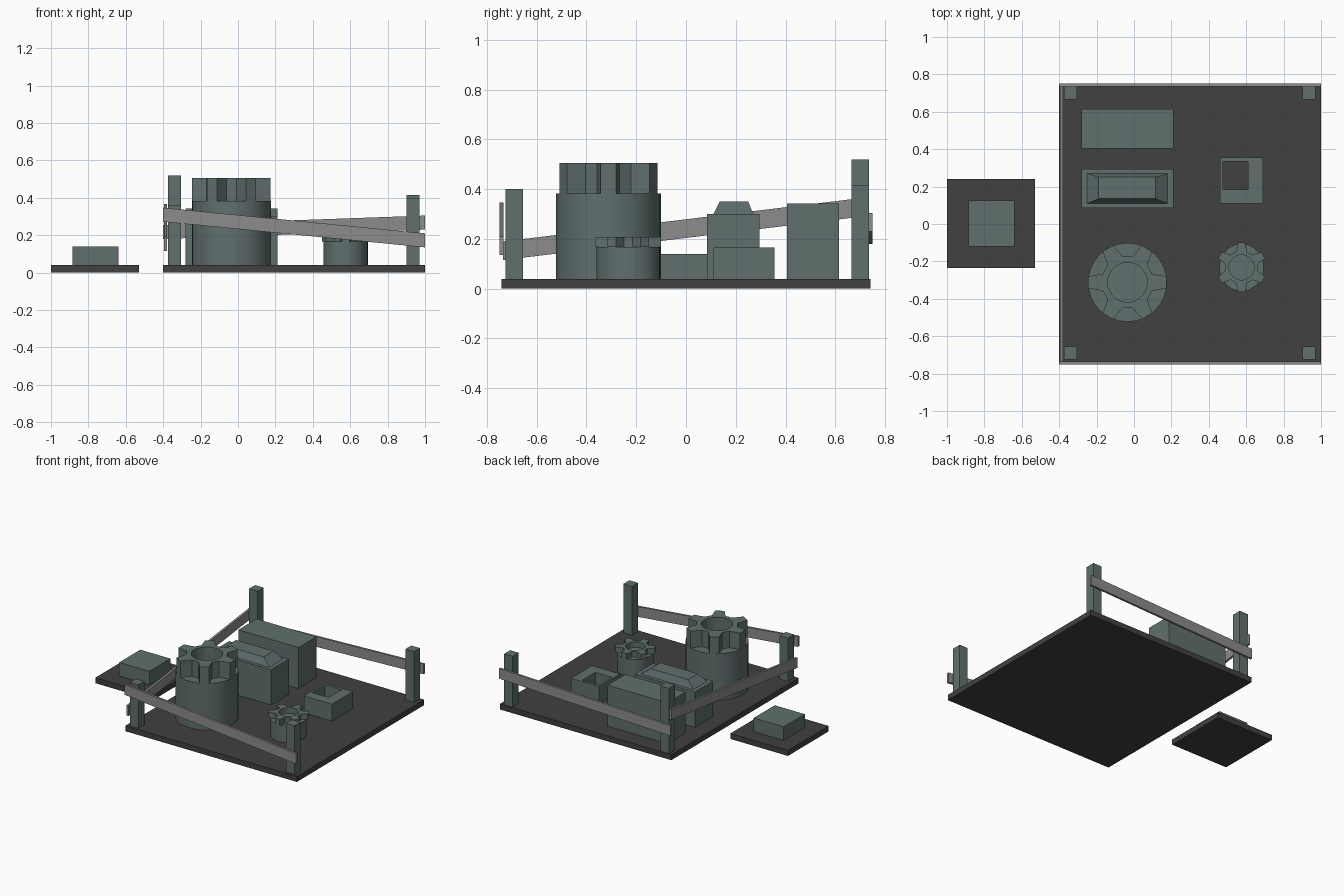
import bpy, bmesh, math
from mathutils import Matrix

if "Cube" in bpy.data.objects:
    bpy.data.objects.remove(bpy.data.objects["Cube"])


def mat(name, rgb):
    m = bpy.data.materials.new(name)
    m.diffuse_color = (*rgb, 1)
    m.use_nodes = True
    m.node_tree.nodes["Principled BSDF"].inputs["Base Color"].default_value = m.diffuse_color
    return m


DARK = mat("dark_grey", (0.052, 0.052, 0.052))
TEAL = mat("slate_teal", (0.115, 0.16, 0.155))
RAIL = mat("light_grey", (0.27, 0.262, 0.262))


def finish(bm, name, material):
    bmesh.ops.recalc_face_normals(bm, faces=bm.faces)
    me = bpy.data.meshes.new(name)
    bm.to_mesh(me)
    bm.free()
    me.materials.append(material)
    ob = bpy.data.objects.new(name, me)
    bpy.context.collection.objects.link(ob)
    return ob


def loft(name, rings, material, closed=False):
    """Join rings of equal length; cap the ends, or close into a tube."""
    bm = bmesh.new()
    vs = [[bm.verts.new(p) for p in r] for r in rings]
    n = len(rings[0])
    pairs = list(zip(vs, vs[1:])) + ([(vs[-1], vs[0])] if closed else [])
    for a, b in pairs:
        for i in range(n):
            j = (i + 1) % n
            bm.faces.new((a[i], a[j], b[j], b[i]))
    if not closed:
        bm.faces.new(vs[0])
        bm.faces.new(vs[-1])
    return finish(bm, name, material)


def rect(x0, x1, y0, y1, z):
    return [(x0, y0, z), (x1, y0, z), (x1, y1, z), (x0, y1, z)]


def box(name, x0, x1, y0, y1, z0, z1, material=TEAL):
    return loft(name, [rect(x0, x1, y0, y1, z0), rect(x0, x1, y0, y1, z1)], material)


# ground plates
box("main_base", -0.40, 1.0, -0.742, 0.742, 0, 0.04, DARK)
box("side_base", -1.0, -0.53, -0.235, 0.24, 0, 0.04, DARK)
box("side_block", -0.885, -0.64, -0.12, 0.125, 0.04, 0.14)

# corner posts
for name, x, y, h in (("back_left_post", -0.34, 0.70, 0.52),
                      ("back_right_post", 0.935, 0.70, 0.415),
                      ("front_left_post", -0.34, -0.69, 0.36),
                      ("front_right_post", 0.935, -0.69, 0.40)):
    box(name, x - 0.035, x + 0.035, y - 0.035, y + 0.035, 0.04, h)


# sloping rails
def rail(name, start, end, thick, h=0.075):
    rings = []
    for x, y, z in (start, end):
        rings.append([(x, y, z), (x + thick[0], y + thick[1], z),
                      (x + thick[0], y + thick[1], z + h), (x, y, z + h)])
    loft(name, rings, RAIL)


rail("front_rail", (-0.40, -0.75, 0.272), (1.0, -0.75, 0.135), (0, 0.016))
rail("back_rail", (-0.40, 0.734, 0.18), (1.0, 0.734, 0.23), (0, 0.016))
rail("left_rail", (-0.395, -0.735, 0.115), (-0.395, 0.735, 0.293), (0.016, 0))

# long blocks, one with a tapered roof
box("back_block", -0.28, 0.21, 0.405, 0.615, 0.04, 0.342)
box("middle_block", -0.28, 0.21, 0.085, 0.295, 0.04, 0.30)
loft("middle_roof", [rect(-0.25, 0.18, 0.11, 0.27, 0.30),
                     rect(-0.19, 0.115, 0.135, 0.25, 0.35)], TEAL)

# low block with a square shaft
outer, inner = (0.46, 0.69, 0.11, 0.355), (0.475, 0.61, 0.185, 0.335)
loft("shaft_block", [rect(*outer, 0.04), rect(*outer, 0.165),
                     rect(*inner, 0.165), rect(*inner, 0.04)], TEAL, closed=True)


# round towers with toothed crowns
def tower(name, cx, cy, rx, ry, tip, z1, z2, turn):
    bm = bmesh.new()
    bmesh.ops.create_cone(bm, cap_ends=True, segments=32, radius1=1, radius2=1, depth=1,
                          matrix=Matrix.Translation((cx, cy, (z1 + 0.04) / 2))
                          @ Matrix.Diagonal((rx, ry, z1 - 0.04, 1)))
    ob = finish(bm, name + "_body", TEAL)
    bpy.context.view_layer.objects.active = ob
    ob.select_set(True)
    bpy.ops.object.shade_smooth_by_angle()
    ob.select_set(False)
    # six tapered teeth: each has two tip corners and two root corners
    out, hole = [], []
    for k in range(6):
        for deg, r in ((-19, 0.66), (-8.5, 1), (8.5, 1), (19, 0.66)):
            a = math.radians(60 * k + deg + turn)
            out.append((cx + tip * r * math.cos(a), cy + tip * r * math.sin(a)))
            hole.append((cx + tip * 0.5 * math.cos(a), cy + tip * 0.5 * math.sin(a)))
    rings = [[(x, y, z) for x, y in loop]
             for loop, z in ((out, z1), (out, z2), (hole, z2), (hole, z1))]
    loft(name + "_crown", rings, TEAL, closed=True)


tower("large_tower", -0.035, -0.312, 0.211, 0.211, 0.212, 0.383, 0.505, 0)
tower("small_tower", 0.575, -0.232, 0.119, 0.127, 0.134, 0.167, 0.208, 30)
